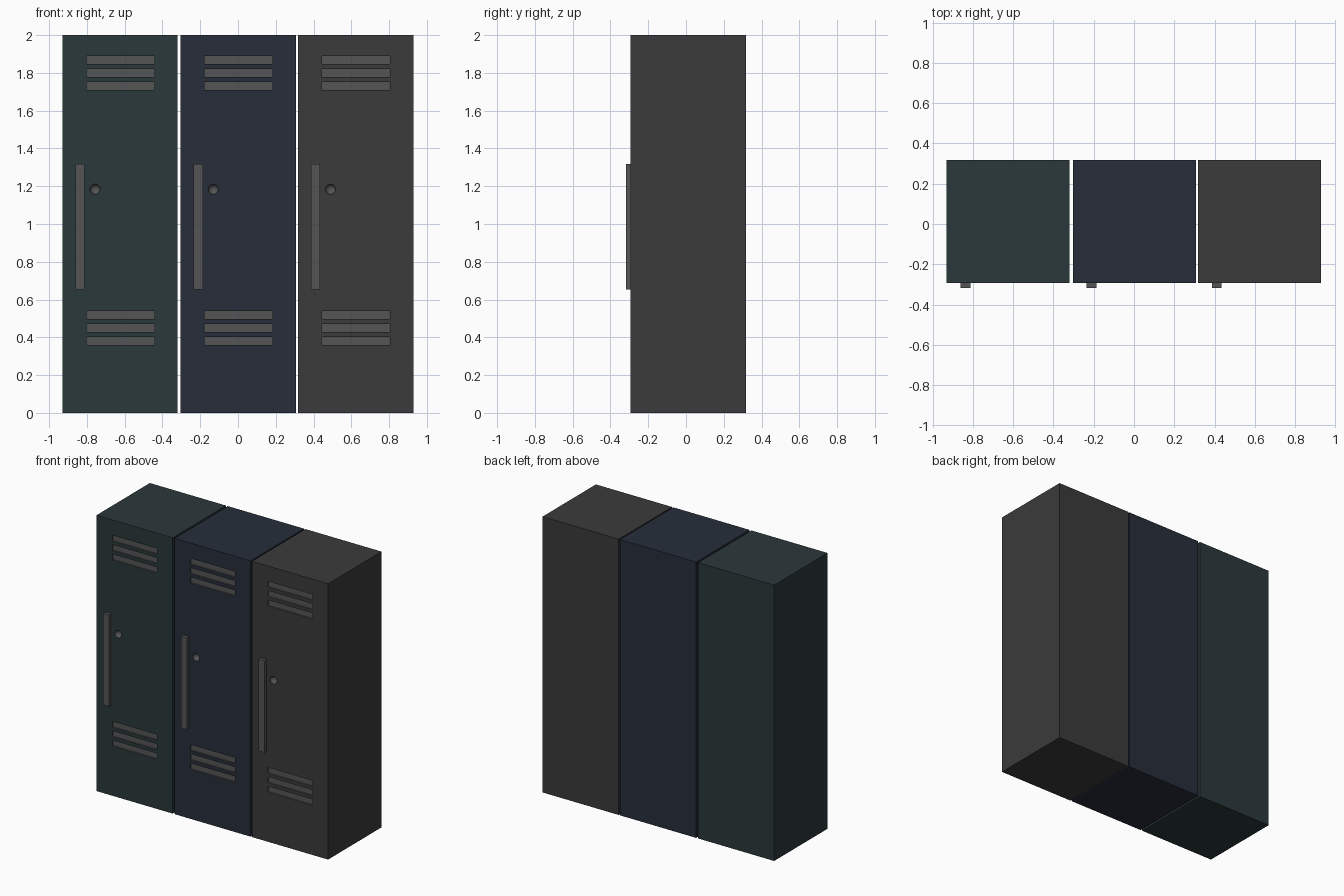
import bpy, bmesh
from mathutils import Matrix

if "Cube" in bpy.data.objects:
    bpy.data.objects.remove(bpy.data.objects["Cube"])

W, H = 0.611, 2.0              # locker width and height
FRONT, BACK = -0.293, 0.318    # body front and back planes


def material(name, rgb):
    m = bpy.data.materials.new(name)
    m.diffuse_color = (*rgb, 1)
    m.use_nodes = True
    m.node_tree.nodes["Principled BSDF"].inputs["Base Color"].default_value = m.diffuse_color
    return m


def add_box(bm, x0, x1, y0, y1, z0, z1):
    mat = (Matrix.Translation(((x0 + x1) / 2, (y0 + y1) / 2, (z0 + z1) / 2))
           @ Matrix.Diagonal((x1 - x0, y1 - y0, z1 - z0, 1)))
    return bmesh.ops.create_cube(bm, size=1, matrix=mat)


def finish(bm, name, mat):
    me = bpy.data.meshes.new(name)
    bm.to_mesh(me)
    bm.free()
    me.materials.append(mat)
    ob = bpy.data.objects.new(name, me)
    bpy.context.collection.objects.link(ob)
    return ob


def activate(ob):
    bpy.ops.object.select_all(action='DESELECT')
    ob.select_set(True)
    bpy.context.view_layer.objects.active = ob


metal = material("metal_grey", (0.09, 0.09, 0.09))


def locker(label, x, mat):
    # body
    bm = bmesh.new()
    add_box(bm, x, x + W, FRONT, BACK, 0, H)
    body = finish(bm, label + "_locker_body", mat)

    # shallow vent slots and round lock dimple, cut into the front
    bm = bmesh.new()
    for top in (1.889, 0.539):
        for i in range(3):
            z = top - i * 0.068
            add_box(bm, x + 0.127, x + 0.487, FRONT - 0.05, FRONT + 0.01, z - 0.043, z)
    bmesh.ops.create_uvsphere(bm, u_segments=24, v_segments=12, radius=0.027,
                              matrix=Matrix.Translation((x + 0.173, FRONT, 1.184)))
    cutter = finish(bm, label + "_cutter", metal)
    cutter.hide_render = True
    mod = body.modifiers.new("recesses", 'BOOLEAN')
    mod.operation = 'DIFFERENCE'
    mod.solver = 'EXACT'
    mod.material_mode = 'TRANSFER'
    mod.object = cutter
    activate(body)
    bpy.ops.object.modifier_apply(modifier=mod.name)
    bpy.data.objects.remove(cutter)
    bpy.ops.object.shade_smooth_by_angle()

    # vertical bar handle
    bm = bmesh.new()
    add_box(bm, x + 0.069, x + 0.118, -0.318, FRONT + 0.005, 0.653, 1.318)
    finish(bm, label + "_handle", metal)


locker("left", -0.930, material("dark_green", (0.024, 0.040, 0.043)))
locker("middle", -0.304, material("dark_blue", (0.020, 0.027, 0.044)))
locker("right", 0.317, material("charcoal", (0.043, 0.043, 0.043)))
